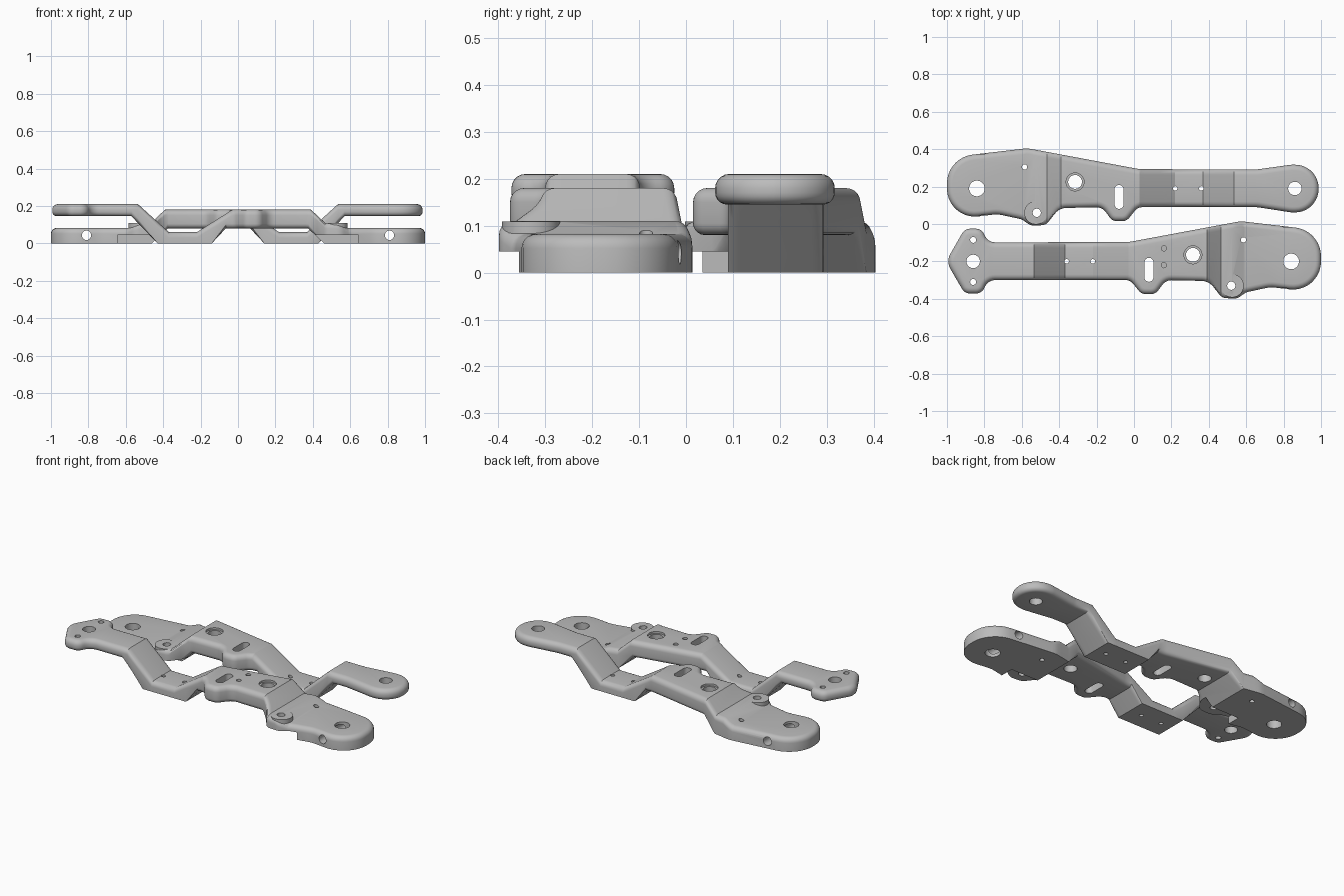
import bpy, bmesh, math
from mathutils import Vector, Matrix

if "Cube" in bpy.data.objects:
    bpy.data.objects.remove(bpy.data.objects["Cube"])

metal = bpy.data.materials.new("light grey metal")
metal.diffuse_color = (0.5, 0.5, 0.5, 1)
metal.use_nodes = True
metal.node_tree.nodes["Principled BSDF"].inputs["Base Color"].default_value = metal.diffuse_color

# Height of the upper and lower faces along the arm (x, z)
TOP = [(-1.1, .21), (-.535, .21), (-.37, .06), (-.22, .06), (-.03, .18),
       (.39, .18), (.465, .11), (.525, .11), (.59, .082), (1.1, .082)]
BOTTOM = [(-1.1, .145), (-.57, .145), (-.43, 0), (-.14, 0), (-.065, .08),
          (.375, .08), (.46, 0), (1.1, 0)]

# Plan outlines as corners (x, y, rounding radius), counter-clockwise
BODY = [(-.02, -.3, .05), (.04, -.375, .05), (.115, -.375, .05), (.17, -.3, .06),
        (.40, -.305, .08), (.47, -.395, .05), (.55, -.4, .06), (.60, -.365, .05),
        (.73, -.337, .15), (1.0, -.37, .15), (1.0, -.035, .155), (.57, .015, .15),
        (-.03, -.097, .2)]
LOBED_END = [(-.78, -.098, .06), (-.815, -.025, .05), (-.905, -.025, .05),
             (-1.005, -.2, .08), (-.905, -.372, .05), (-.815, -.372, .05),
             (-.78, -.3, .06)]
ROUND_END = [(-.66, -.098, .2), (-.84, -.073, .15), (-.987, -.073, .125),
             (-.987, -.328, .125), (-.84, -.328, .15), (-.66, -.3, .2)]


def height(line, x):
    for (x0, z0), (x1, z1) in zip(line, line[1:]):
        if x <= x1:
            return z0 + (z1 - z0) * (x - x0) / (x1 - x0)
    return line[-1][1]


def rounded(corners):
    """Replace every corner by an arc."""
    pts = []
    for i, (x, y, r) in enumerate(corners):
        p = Vector((x, y))
        d1 = (Vector(corners[i - 1][:2]) - p).normalized()
        d2 = (Vector(corners[(i + 1) % len(corners)][:2]) - p).normalized()
        turn = math.pi - d1.angle(d2)
        t = r * math.tan(turn / 2)
        c = p + (d1 + d2).normalized() * (r / math.cos(turn / 2))
        a, b = p + d1 * t - c, p + d2 * t - c
        n = max(3, int(turn / .16))
        for k in range(n + 1):
            s = k / n
            pts.append(c + (a * math.sin((1 - s) * turn) + b * math.sin(s * turn)) / math.sin(turn))
    return pts


def inset(pts, d):
    out = []
    for i, p in enumerate(pts):
        e1 = (p - pts[i - 1]).normalized()
        e2 = (pts[(i + 1) % len(pts)] - p).normalized()
        t = (e1 + e2).normalized()
        out.append(p + Vector((-t.y, t.x)) * d / max(.5, t.dot(e1)))
    return out


def add_object(name, bm):
    bmesh.ops.recalc_face_normals(bm, faces=bm.faces)
    mesh = bpy.data.meshes.new(name)
    bm.to_mesh(mesh)
    bm.free()
    ob = bpy.data.objects.new(name, mesh)
    bpy.context.collection.objects.link(ob)
    mesh.materials.append(metal)
    return ob


def loft(bm, rings):
    loops = [[bm.verts.new(p) for p in ring] for ring in rings]
    n = len(loops[0])
    for a, b in zip(loops, loops[1:]):
        for i in range(n):
            bm.faces.new((a[i], a[(i + 1) % n], b[(i + 1) % n], b[i]))
    bm.faces.new(loops[0])
    bm.faces.new(loops[-1][::-1])


def plate(name, corners):
    """Rounded-edge plate, bent along the arm to follow TOP and BOTTOM."""
    pts = rounded(corners)
    rings = []
    for sign, r in ((1, .03), (-1, .025)):
        half = []
        for k in range(6):
            a = math.pi / 2 * k / 5
            z = sign * (1 - r * (1 - math.cos(a)))
            half.append([(p.x, p.y, z) for p in inset(pts, r * (1 - math.sin(a)))])
        rings += half if sign > 0 else half[::-1]
    bm = bmesh.new()
    loft(bm, rings)
    for x in sorted({x for x, z in TOP[1:-1] + BOTTOM[1:-1]}):
        bmesh.ops.bisect_plane(bm, geom=bm.verts[:] + bm.edges[:] + bm.faces[:],
                               dist=1e-5, plane_co=(x, 0, 0), plane_no=(1, 0, 0))
    for v in bm.verts:
        x, z = v.co.x, v.co.z
        if z > 0:
            v.co.z = height(TOP, x) + z - 1
        else:
            zb = height(BOTTOM, x)
            v.co.z = zb + (z + 1) * min(1, zb / .08)
    return add_object(name, bm)


def prism(pts, z0, z1):
    bm = bmesh.new()
    loft(bm, [[(x, y, z) for x, y in pts] for z in (z0, z1)])
    return add_object("cutter", bm)


def pill(x, y, r, half=0.0, z0=-.1, z1=.4):
    """Cylinder, or a slot stretched along y."""
    pts = []
    for k in range(32):
        a = math.tau * (k + .5) / 32
        pts.append((x + r * math.cos(a), y + r * math.sin(a) + math.copysign(half, math.sin(a))))
    return prism(pts, z0, z1)


def combine(ob, tool, operation='DIFFERENCE'):
    mod = ob.modifiers.new("cut", 'BOOLEAN')
    mod.operation, mod.object, mod.solver = operation, tool, 'EXACT'
    bpy.context.view_layer.objects.active = ob
    bpy.ops.object.modifier_apply(modifier=mod.name)
    bpy.data.objects.remove(tool)


def build_arm(name, end, extra_holes):
    arm = plate(name, BODY + end)
    # Lug: hollow underneath, raised boss on top
    combine(arm, prism([(.38, -.5), (.645, -.5), (.645, -.272), (.38, -.272)], -.1, .045))
    combine(arm, pill(.525, -.33, .062, z0=.06, z1=.109), 'UNION')
    # Through holes and slot
    holes = [(.84, -.2, .042), (.315, -.165, .037), (.52, -.33, .022), (.585, -.085, .014),
             (-.36, -.2, .012), (-.22, -.2, .012), (-.86, -.2, .036)]
    for x, y, r in holes + extra_holes:
        combine(arm, pill(x, y, r))
    combine(arm, pill(.08, -.245, .024, half=.04))
    combine(arm, pill(.315, -.165, .048, z0=.168))
    # Cross hole through the wide end
    cross = pill(0, 0, .025, z0=-.5, z1=.5)
    cross.data.transform(Matrix.Translation((.81, -.2, .043)) @ Matrix.Rotation(math.pi / 2, 4, 'X'))
    combine(arm, cross)
    return arm


front_arm = build_arm("front_arm", LOBED_END, [(-.86, -.085, .016), (-.86, -.31, .016)])
for y in (-.13, -.22):  # blind holes
    combine(front_arm, pill(.16, y, .014, z0=.15))

back_arm = build_arm("back_arm", ROUND_END, [])
back_arm.data.transform(Matrix.Translation((0, .39, 0)) @ Matrix.Scale(-1, 4, (1, 0, 0)))
back_arm.data.flip_normals()

for ob in (front_arm, back_arm):
    bpy.ops.object.select_all(action='DESELECT')
    ob.select_set(True)
    bpy.context.view_layer.objects.active = ob
    bpy.ops.object.shade_smooth_by_angle(angle=math.radians(28))
